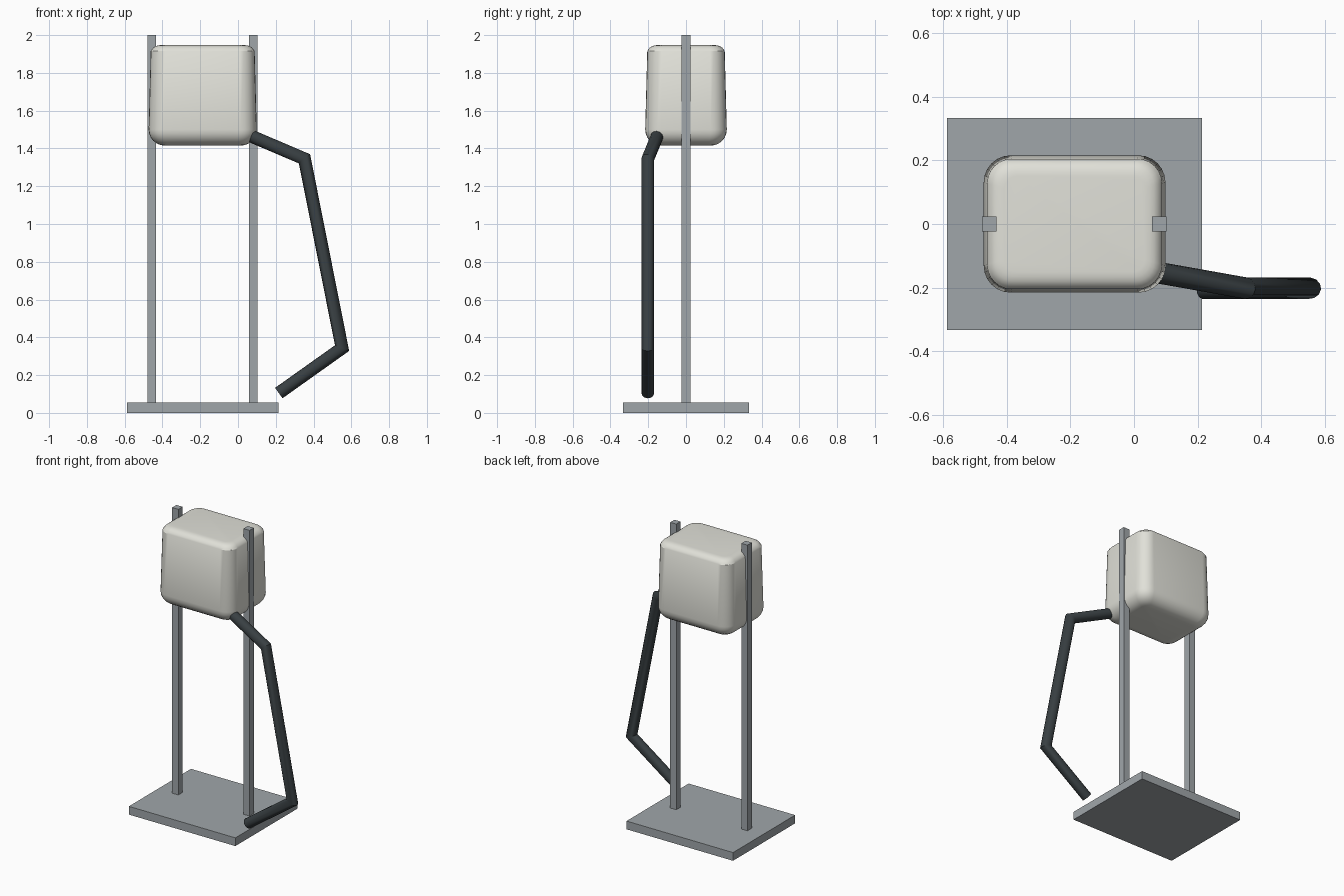
import bpy, bmesh
from math import cos, sin, pi, radians
from mathutils import Vector

if "Cube" in bpy.data.objects:
    bpy.data.objects.remove(bpy.data.objects["Cube"])


def material(name, rgb):
    m = bpy.data.materials.new(name)
    m.diffuse_color = (*rgb, 1)
    m.use_nodes = True
    m.node_tree.nodes["Principled BSDF"].inputs["Base Color"].default_value = m.diffuse_color
    return m


METAL = material("grey_metal", (0.35, 0.38, 0.40))
SHELL = material("pale_shell", (0.75, 0.75, 0.69))
RUBBER = material("dark_rubber", (0.04, 0.05, 0.055))


def loft(name, rings, mat, angle=30):
    """Skin a list of equal-length point rings and cap both ends."""
    bm = bmesh.new()
    loops = [[bm.verts.new(p) for p in ring] for ring in rings]
    n = len(loops[0])
    for a, b in zip(loops, loops[1:]):
        for i in range(n):
            j = (i + 1) % n
            bm.faces.new((a[i], a[j], b[j], b[i]))
    bm.faces.new(loops[0][::-1])
    bm.faces.new(loops[-1])
    bmesh.ops.recalc_face_normals(bm, faces=bm.faces)
    me = bpy.data.meshes.new(name)
    bm.to_mesh(me)
    bm.free()
    ob = bpy.data.objects.new(name, me)
    bpy.context.collection.objects.link(ob)
    me.materials.append(mat)
    bpy.ops.object.select_all(action='DESELECT')
    bpy.context.view_layer.objects.active = ob
    ob.select_set(True)
    bpy.ops.object.shade_smooth_by_angle(angle=radians(angle))
    return ob


def box(name, lo, hi, mat):
    lo, hi = Vector(lo), Vector(hi)
    bpy.ops.mesh.primitive_cube_add(size=1, location=(lo + hi) / 2)
    ob = bpy.context.object
    ob.name = name
    for v in ob.data.vertices:
        v.co = v.co * (hi - lo)
    ob.data.materials.append(mat)


def rounded_rect(cx, hx, hy, r, z, seg=6):
    pts = []
    for k, (sx, sy) in enumerate(((1, 1), (-1, 1), (-1, -1), (1, -1))):
        for i in range(seg + 1):
            a = (k + i / seg) * pi / 2
            pts.append(Vector((cx + sx * (hx - r) + r * cos(a),
                               sy * (hy - r) + r * sin(a), z)))
    return pts


def mitred_tube(name, path, r, mat, sides=12):
    path = [Vector(p) for p in path]
    dirs = [(b - a).normalized() for a, b in zip(path, path[1:])]
    u = dirs[0].cross(Vector((0, 1, 0))).normalized()
    v = dirs[0].cross(u)
    ring = [path[0] + r * (cos(t) * u + sin(t) * v)
            for t in (2 * pi * i / sides for i in range(sides))]
    rings = [ring]
    for k, d in enumerate(dirs):
        # slide the ring along the segment onto the mitre plane
        nrm = d + dirs[k + 1] if k + 1 < len(dirs) else d
        ring = [p + d * ((path[k + 1] - p).dot(nrm) / d.dot(nrm)) for p in ring]
        rings.append(ring)
    return loft(name, rings, mat, 35)


# Base plate and two upright posts
box("base_plate", (-0.588, -0.334, 0), (0.214, 0.334, 0.056), METAL)
for side, x in (("left", -0.456), ("right", 0.08)):
    box(side + "_post", (x - 0.023, -0.023, 0.05), (x + 0.023, 0.023, 2.0), METAL)

# Housing: slightly flared box with rounded bottom and soft lid
CX, HX, HY = -0.187, 0.286, 0.216
profile = [(0.085 * (1 - sin(a)), 1.415 + 0.085 * (1 - cos(a)))
           for a in (i * pi / 12 for i in range(7))]
profile += [(0.011, 1.915)]
profile += [(0.015 + 0.05 * (1 - cos(a)), 1.915 + 0.032 * sin(a))
            for a in (i * pi / 10 for i in range(1, 6))]
loft("housing", [rounded_rect(CX, HX - d, HY - d, max(0.085 - d * 0.7, 0.02), z)
                 for d, z in profile], SHELL, 32)

# Bent hose hanging from the lower right corner
mitred_tube("hose", [(0.075, -0.153, 1.463), (0.352, -0.202, 1.345),
                     (0.551, -0.202, 0.343), (0.216, -0.202, 0.105)],
            0.034, RUBBER)
